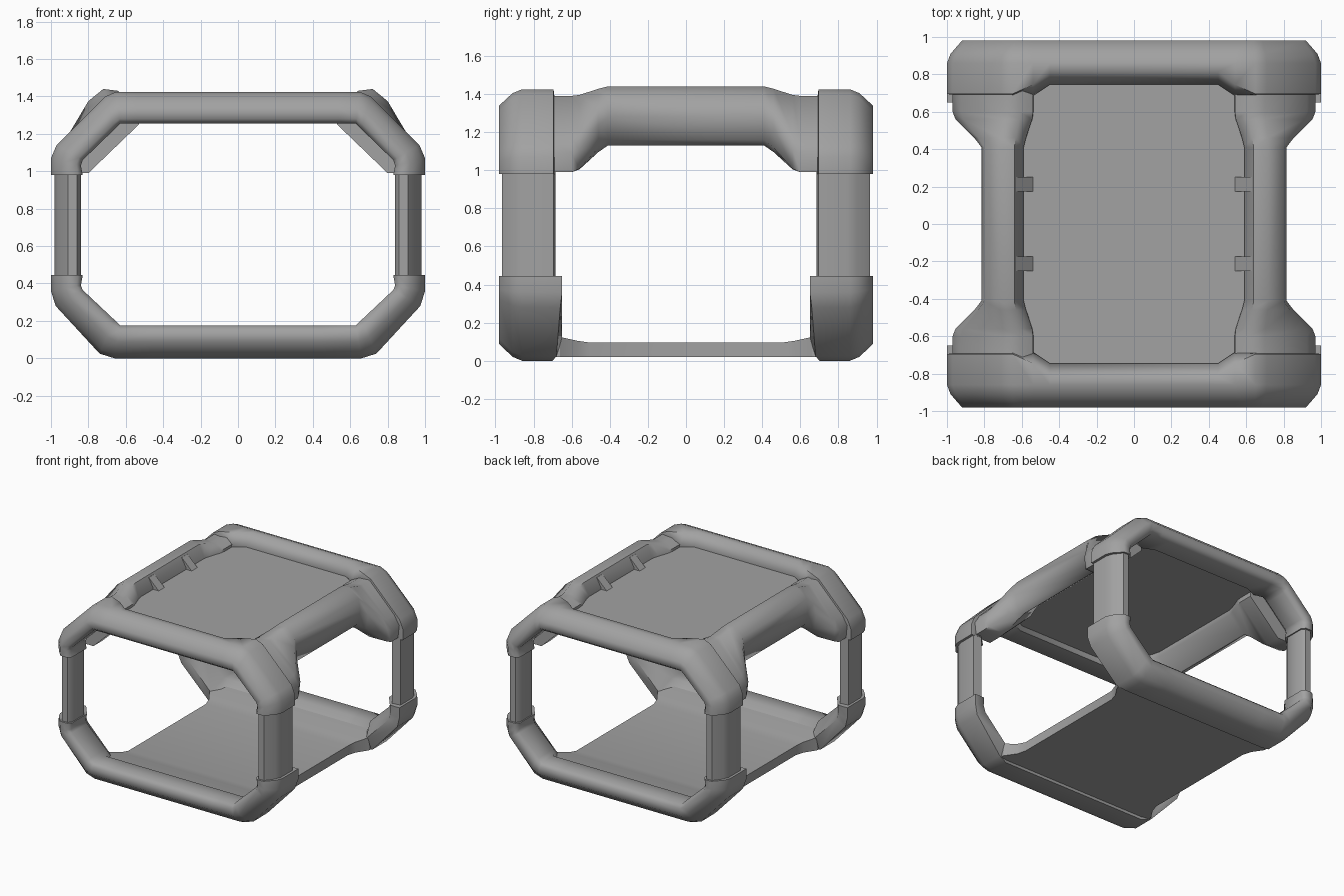
import bpy, bmesh, math

if "Cube" in bpy.data.objects:
    bpy.data.objects.remove(bpy.data.objects["Cube"], do_unlink=True)

GREY = (0.36, 0.36, 0.36, 1)
metal = bpy.data.materials.new("plain grey")
metal.use_nodes = True
metal.diffuse_color = GREY
metal.node_tree.nodes["Principled BSDF"].inputs["Base Color"].default_value = GREY


def loft(name, sections, mirror=(False, False), smooth=50):
    """Skin a row of closed sections, cap both ends, mirror across x and/or y."""
    bm = bmesh.new()
    rows = [[bm.verts.new(p) for p in s] for s in sections]
    for a, b in zip(rows, rows[1:]):
        for i in range(len(a)):
            j = (i + 1) % len(a)
            bm.faces.new((a[i], a[j], b[j], b[i]))
    bm.faces.new(rows[0])
    bm.faces.new(rows[-1])
    bmesh.ops.recalc_face_normals(bm, faces=bm.faces)
    mesh = bpy.data.meshes.new(name)
    bm.to_mesh(mesh)
    bm.free()
    mesh.materials.append(metal)
    ob = bpy.data.objects.new(name, mesh)
    bpy.context.collection.objects.link(ob)
    if any(mirror):
        mod = ob.modifiers.new("mirror", "MIRROR")
        mod.use_axis = (mirror[0], mirror[1], False)
        mod.use_mirror_merge = False
    bpy.ops.object.select_all(action="DESELECT")
    ob.select_set(True)
    bpy.context.view_layer.objects.active = ob
    bpy.ops.object.shade_smooth_by_angle(angle=math.radians(smooth))


def bar_section(outer, inner, y_in, y_out, cut_outer, cut_inner):
    """Bar section from outer to inner edge; the cuts bevel the side facing y = 0."""
    profile = [(0, y_in + cut_outer), (0, y_out - 0.12), (0.12, y_out - 0.07),
               (0.5, y_out), (0.85, y_out), (1, y_out - 0.03),
               (1, y_in + cut_inner), (0.5, y_in)]
    return [(outer[0] + t * (inner[0] - outer[0]), y,
             outer[1] + t * (inner[1] - outer[1])) for t, y in profile]


def half_frame(name, stations):
    """Stations run from the middle to the right end; the other side mirrors them."""
    flip = [((-o[0], o[1]), (-i[0], i[1]), *rest) for o, i, *rest in reversed(stations)]
    loft(name, [bar_section(o, i, y, 0.98, co, ci)
                for o, i, y, co, ci in flip + stations], (False, True), 60)


# Upper and lower halves of the end frames
half_frame("upper_frame", [
    ((0.45, 1.425), (0.45, 1.255), 0.745, 0.07, 0.04),
    ((0.54, 1.425), (0.54, 1.255), 0.685, 0.06, 0.06),
    ((0.65, 1.425), (0.63, 1.255), 0.685, 0.01, 0.08),
    ((0.71, 1.4), (0.66, 1.225), 0.685, 0.01, 0.08),
    ((0.97, 1.14), (0.83, 1.06), 0.685, 0.01, 0.08),
    ((1.0, 1.07), (0.84, 1.03), 0.685, 0.01, 0.08),
    ((1.0, 0.98), (0.83, 0.98), 0.685, 0.01, 0.08)])
half_frame("lower_frame", [
    ((0.45, 0.0), (0.45, 0.175), 0.68, 0.02, 0.13),
    ((0.66, 0.0), (0.63, 0.175), 0.68, 0.02, 0.13),
    ((0.74, 0.025), (0.66, 0.205), 0.65, 0.03, 0.11),
    ((0.975, 0.28), (0.83, 0.365), 0.65, 0.01, 0.11),
    ((1.0, 0.36), (0.84, 0.39), 0.65, 0.0, 0.11),
    ((1.0, 0.445), (0.83, 0.445), 0.65, 0.0, 0.11)])

# Corner posts
loft("corner_post", [bar_section((0.98, z), (0.84, z), 0.685, 0.965, 0.01, 0.1)
                     for z in (0.40, 1.02)], (True, True))

# Side rails, flared where they meet the end frames
mid = [(0.59, 1.25), (0.59, 1.34), (0.64, 1.43), (0.72, 1.44),
       (0.80, 1.375), (0.815, 1.28), (0.79, 1.16), (0.73, 1.13)]
end = [(0.53, 1.25), (0.54, 1.35), (0.61, 1.385), (0.70, 1.39),
       (0.925, 1.165), (0.97, 1.09), (0.96, 0.99), (0.80, 0.99)]


def rail_section(y, flare):
    return [(a[0] + flare * (b[0] - a[0]), y, a[1] + flare * (b[1] - a[1]))
            for a, b in zip(mid, end)]


half = [(0.41, 0), (0.46, 0.25), (0.56, 0.9), (0.60, 1), (0.72, 1)]
rail = [(-y, f) for y, f in reversed(half)] + half
loft("side_rail", [rail_section(y, f) for y, f in rail], (True, False))

# Roof panel and the small wedge clips holding it
loft("roof_panel", [[(x, y, z) for y, z in
                     ((-0.77, 1.29), (0.77, 1.29), (0.77, 1.33), (-0.77, 1.33))]
                    for x in (-0.66, 0.66)], smooth=30)
loft("panel_clip", [[(0.53, y, 1.32), (0.65, y, 1.32), (0.65, y, 1.415), (0.63, y, 1.415)]
                    for y in (0.175, 0.25)], (True, True), smooth=30)

# Floor panel, widening and rising slightly into the end frames
ends = [(0.50, 0.64, 0.095), (0.57, 0.66, 0.105), (0.66, 0.72, 0.125), (0.76, 0.72, 0.14)]
floor = [(-y, w, z) for y, w, z in reversed(ends)] + ends
loft("floor_panel", [[(-w, y, 0.02), (w, y, 0.02), (w, y, z), (-w, y, z)]
                     for y, w, z in floor], smooth=30)
